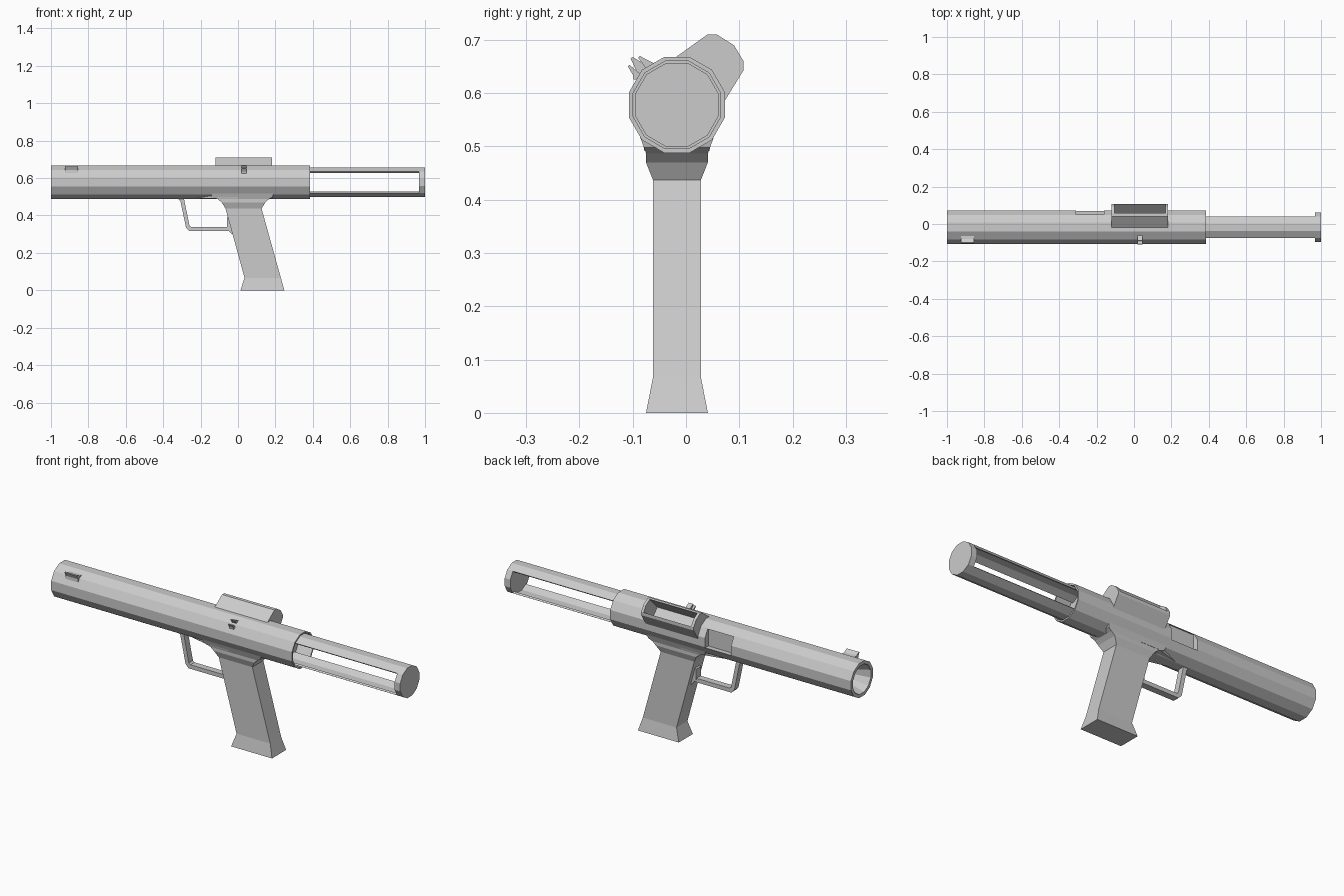
import bpy, bmesh, math

if "Cube" in bpy.data.objects:
    bpy.data.objects.remove(bpy.data.objects["Cube"])

CY, CZ = -0.017, 0.578   # tube axis


def finish(name, bm):
    bmesh.ops.recalc_face_normals(bm, faces=bm.faces)
    me = bpy.data.meshes.new(name)
    bm.to_mesh(me)
    bm.free()
    ob = bpy.data.objects.new(name, me)
    bpy.context.collection.objects.link(ob)
    return ob


def loft(name, rings):
    """Skin a list of equal-length closed rings and cap both ends."""
    bm = bmesh.new()
    vs = [[bm.verts.new(p) for p in r] for r in rings]
    n = len(vs[0])
    for a, b in zip(vs, vs[1:]):
        for i in range(n):
            j = (i + 1) % n
            bm.faces.new((a[i], a[j], b[j], b[i]))
    bm.faces.new(vs[0])
    bm.faces.new(vs[-1])
    return finish(name, bm)


def along_x(name, yz, x0, x1):
    return loft(name, [[(x, y, z) for y, z in yz] for x in (x0, x1)])


def along_y(name, xz, half):
    return loft(name, [[(x, CY + s, z) for x, z in xz] for s in (-half, half)])


def arc(r, a0, count):
    return [(CY + r * math.cos(math.radians(a0 + 30 * i)),
             CZ + r * math.sin(math.radians(a0 + 30 * i))) for i in range(count)]


def tube(name, stations):
    """Twelve-sided turned shape from (x, radius) stations."""
    return loft(name, [[(x, y, z) for y, z in arc(r, 15, 12)] for x, r in stations])


def cut(ob, cutter):
    cutter.hide_render = True
    m = ob.modifiers.new("cut", 'BOOLEAN')
    m.operation = 'DIFFERENCE'
    m.solver = 'EXACT'
    m.object = cutter
    bpy.context.view_layer.objects.active = ob
    bpy.ops.object.modifier_apply(modifier=m.name)


# main body and the angled port housing
body = tube("body_tube", [(-1, 0.093), (0.385, 0.093)])
housing = along_x("port_housing", [
    (-0.03, 0.66), (0.04, 0.71), (0.058, 0.71), (0.09, 0.69), (0.108, 0.66),
    (0.108, 0.643), (0.06, 0.565), (0.0, 0.6)], -0.12, 0.182)

# openings: muzzle, rear socket, side window, housing pocket
muzzle = tube("muzzle_cutter", [(-1.02, 0.078), (-0.99, 0.074), (-0.9, 0.042), (-0.5, 0.042)])
socket = tube("socket_cutter", [(0.3, 0.085), (0.4, 0.085)])
window = along_x("window_cutter", [
    (0.045, 0.55), (0.12, 0.55), (0.12, 0.64), (0.045, 0.64)], -0.31, -0.16)
pocket = along_x("pocket_cutter", [
    (-0.005, 0.645), (0.056, 0.708), (0.081, 0.734), (0.135, 0.688),
    (0.108, 0.66), (0.045, 0.595)], -0.105, 0.168)
for c in (muzzle, socket, window, pocket):
    cut(body, c)
cut(housing, pocket)
for c in (muzzle, socket, window, pocket):
    bpy.data.objects.remove(c)

# slotted rear tube: upper and lower strips plus end cap
for name, a0 in (("rear_strip_top", 45), ("rear_strip_bottom", 225)):
    along_x(name, arc(0.081, a0, 4) + arc(0.071, a0, 4)[::-1], 0.29, 0.975)
tube("rear_cap", [(0.968, 0.081), (1.0, 0.081)])

# grip with flared foot and neck: (z, x front, x rear, half width)
sections = [(0, 0.013, 0.248, 0.058), (0.067, 0.035, 0.229, 0.045),
            (0.437, -0.067, 0.126, 0.045), (0.47, -0.087, 0.146, 0.058),
            (0.487, -0.108, 0.165, 0.058), (0.498, -0.14, 0.185, 0.062),
            (0.52, -0.145, 0.19, 0.07)]
loft("grip", [[(a, CY - h, z), (b, CY - h, z), (b, CY + h, z), (a, CY + h, z)]
              for z, a, b, h in sections])

# tapered fairing ahead of the grip
loft("fairing", [[(x, CY - h, z), (x, CY + h, z), (x, CY + h + 0.004, z + 0.02),
                  (x, CY - h - 0.004, z + 0.02)]
                 for x, h, z in ((-0.24, 0.025, 0.489), (-0.11, 0.061, 0.492), (0.0, 0.061, 0.492))])

# trigger guard and the strip on the grip front
along_y("trigger_guard", [
    (-0.325, 0.495), (-0.308, 0.478), (-0.278, 0.335), (-0.26, 0.317), (-0.03, 0.317),
    (-0.03, 0.338), (-0.25, 0.338), (-0.259, 0.345), (-0.288, 0.485), (-0.288, 0.495)], 0.017)
along_y("trigger_strip", [
    (-0.052, 0.395), (-0.06, 0.385), (-0.06, 0.33), (-0.033, 0.3), (0.0, 0.3), (0.0, 0.395)], 0.02)

# front sight blade and the two rear sight prongs
along_x("front_sight", [
    (-0.06, 0.655), (-0.08, 0.656), (-0.1, 0.668), (-0.104, 0.665),
    (-0.094, 0.644), (-0.095, 0.628), (-0.08, 0.63)], -0.925, -0.855)
along_x("rear_sight_lower", [
    (-0.098, 0.625), (-0.1, 0.635), (-0.109, 0.65), (-0.106, 0.653),
    (-0.088, 0.638), (-0.08, 0.63)], 0.02, 0.045)
along_x("rear_sight_upper", [
    (-0.058, 0.655), (-0.068, 0.66), (-0.087, 0.67), (-0.09, 0.667),
    (-0.078, 0.65), (-0.07, 0.64)], 0.02, 0.045)
